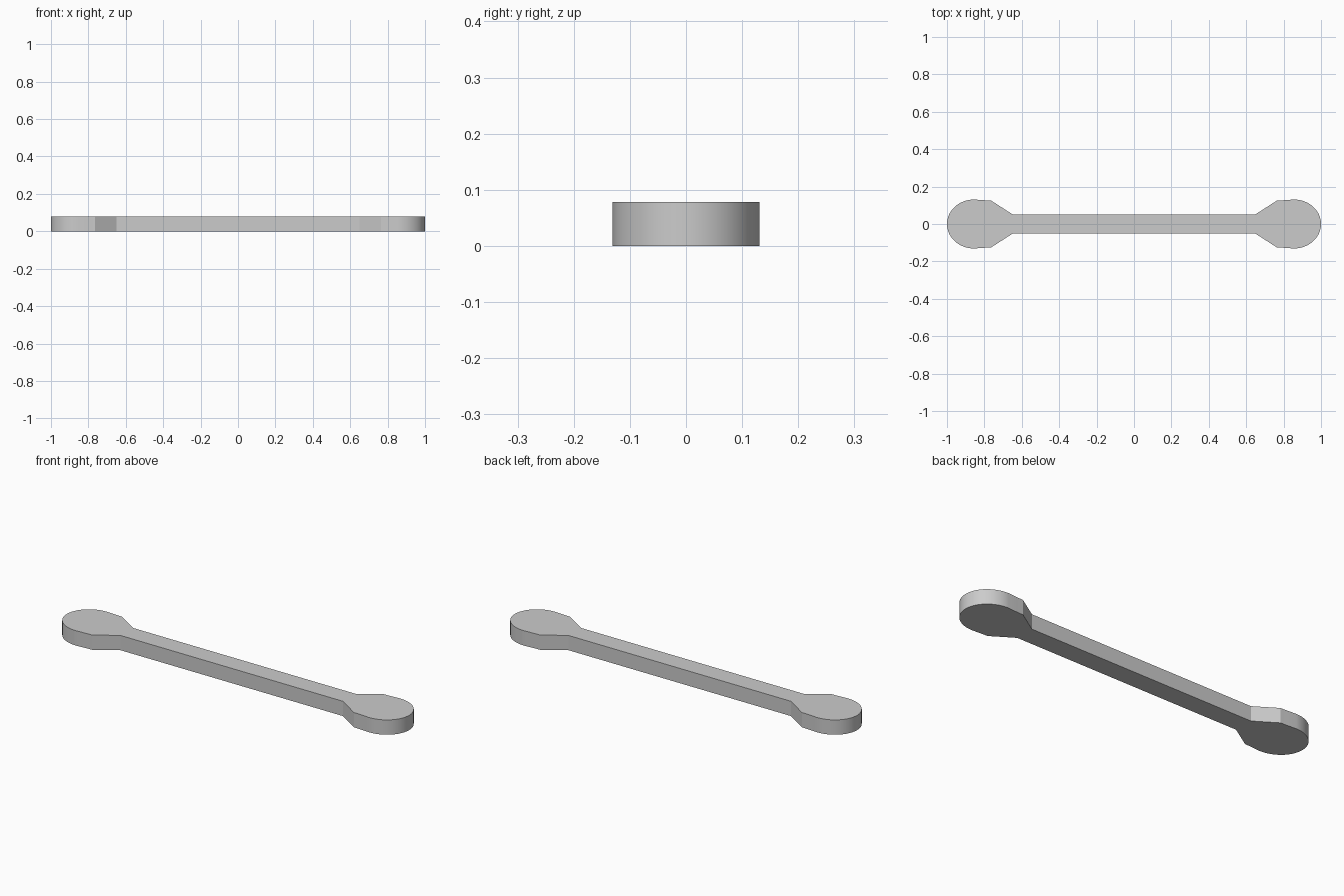
import bpy
import bmesh
import math

cube = bpy.data.objects.get("Cube")
if cube:
    bpy.data.objects.remove(cube, do_unlink=True)

HEIGHT = 0.078
HEAD_X, HEAD_RX, HEAD_RY = 0.855, 0.145, 0.131
STEPS = 32

# Plain grey material
grey = bpy.data.materials.new("plain grey")
grey.use_nodes = True
colour = (0.6, 0.6, 0.6, 1.0)
grey.diffuse_color = colour
grey.node_tree.nodes["Principled BSDF"].inputs["Base Color"].default_value = colour

# Right half of the outline: bar, flare, rounded head, flare, bar
flare = [(0.65, 0.052), (0.765, 0.126), (0.8, 0.127)]
head = []
for i in range(STEPS + 1):
    a = math.pi * (i / STEPS - 0.5)
    head.append((HEAD_X + HEAD_RX * math.cos(a), HEAD_RY * math.sin(a)))
half = [(x, -y) for x, y in flare] + head + flare[::-1]
outline = half + [(-x, -y) for x, y in half]

# Extrude the outline into a flat bar with a head at each end
bm = bmesh.new()
base = bm.faces.new([bm.verts.new((x, y, 0)) for x, y in outline])
top = bmesh.ops.extrude_face_region(bm, geom=[base], use_keep_orig=True)
bmesh.ops.translate(bm, vec=(0, 0, HEIGHT),
                    verts=[v for v in top["geom"] if isinstance(v, bmesh.types.BMVert)])
bmesh.ops.recalc_face_normals(bm, faces=bm.faces)
mesh = bpy.data.meshes.new("double_headed_bar")
bm.to_mesh(mesh)
bm.free()
mesh.materials.append(grey)

bar = bpy.data.objects.new("double_headed_bar", mesh)
bpy.context.collection.objects.link(bar)

# Smooth the round ends and keep the corners sharp
bpy.context.view_layer.objects.active = bar
bar.select_set(True)
bpy.ops.object.shade_smooth_by_angle(angle=math.radians(25))
